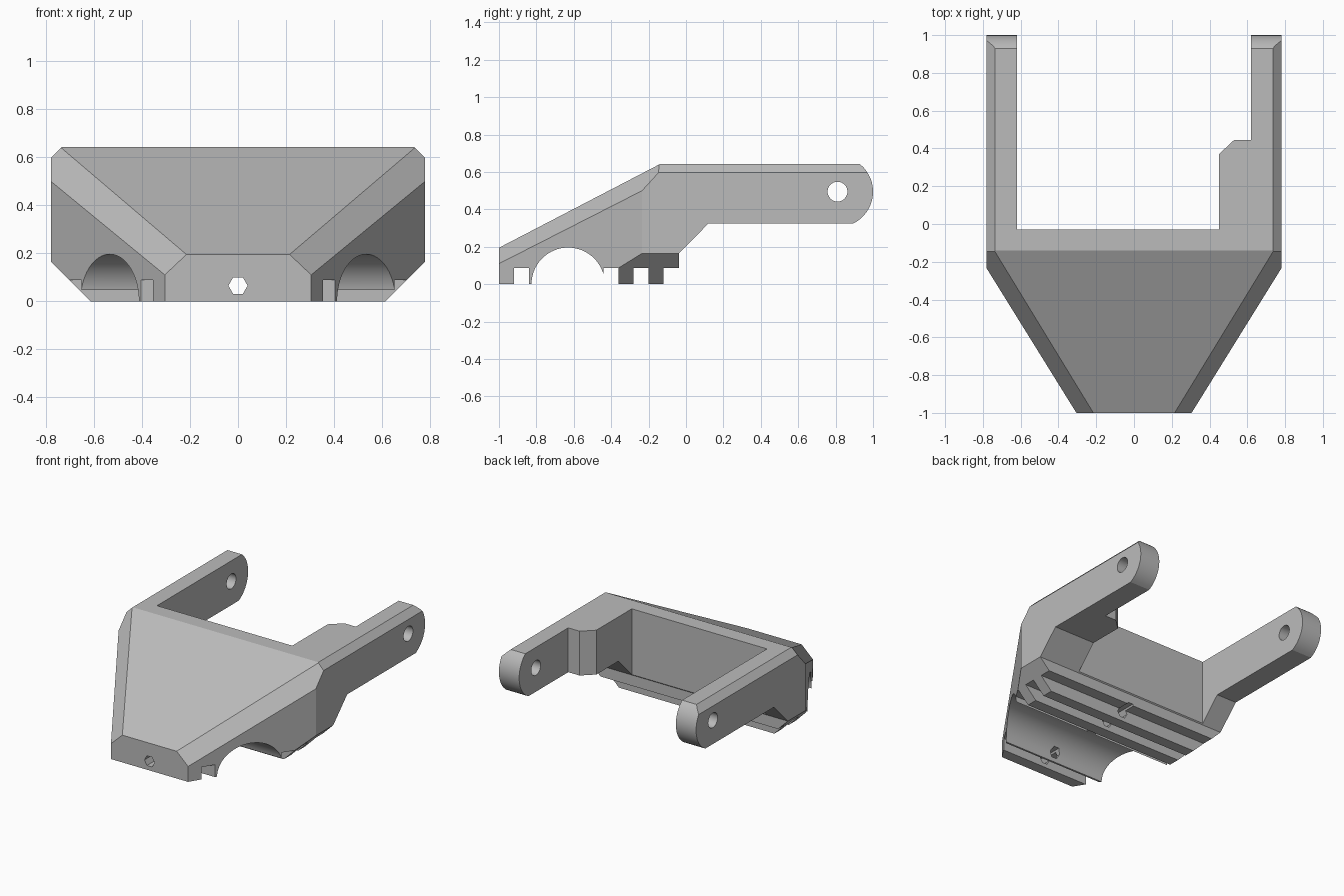
import bpy
import bmesh
import math
from mathutils import Vector, Matrix

old = bpy.data.objects.get("Cube")
if old:
    bpy.data.objects.remove(old, do_unlink=True)

# Single grey plastic colour
grey = bpy.data.materials.new("plain grey")
grey.use_nodes = True
colour = (0.5, 0.5, 0.5, 1)
grey.diffuse_color = colour
grey.node_tree.nodes["Principled BSDF"].inputs["Base Color"].default_value = colour


def make_object(name, bm):
    bmesh.ops.recalc_face_normals(bm, faces=bm.faces[:])
    mesh = bpy.data.meshes.new(name)
    bm.to_mesh(mesh)
    bm.free()
    mesh.materials.append(grey)
    obj = bpy.data.objects.new(name, mesh)
    bpy.context.collection.objects.link(obj)
    return obj


def prism(outline, start, offset):
    """Extrude a closed outline; start maps a 2D point into space."""
    bm = bmesh.new()
    face = bm.faces.new([bm.verts.new(start(*p)) for p in outline])
    moved = bmesh.ops.extrude_face_region(bm, geom=[face], use_keep_orig=True)
    verts = [v for v in moved["geom"] if isinstance(v, bmesh.types.BMVert)]
    bmesh.ops.translate(bm, verts=verts, vec=offset)
    return bm


def trim(bm, point, normal):
    """Slice away everything beyond a plane and cap the cut."""
    geom = bm.verts[:] + bm.edges[:] + bm.faces[:]
    bmesh.ops.bisect_plane(bm, geom=geom, plane_co=point, plane_no=normal,
                           clear_outer=True)
    rim = [e for e in bm.edges if e.is_boundary]
    if rim:
        bmesh.ops.holes_fill(bm, edges=rim, sides=0)


def circle_bar(name, radius, sides, centre, axis, length):
    bm = bmesh.new()
    turn = Matrix.Rotation(math.pi / 2, 4, axis)
    bmesh.ops.create_cone(bm, cap_ends=True, segments=sides, radius1=radius,
                          radius2=radius, depth=length,
                          matrix=Matrix.Translation(centre) @ turn)
    return make_object(name, bm)


# Side profile with rounded arm ends
pivot_y, pivot_z, end_radius = 0.81, 0.495, 0.19
top, arm_bottom = 0.642, 0.325
a0 = math.asin((top - pivot_z) / end_radius)
a1 = math.asin((arm_bottom - pivot_z) / end_radius)
arc = [a0 + (a1 - a0) * i / 16 for i in range(17)]
profile = [(-1, 0), (-1, 0.195), (-0.14, top)]
profile += [(pivot_y + end_radius * math.cos(a), pivot_z + end_radius * math.sin(a))
            for a in arc]
profile += [(0.12, arm_bottom), (-0.037, 0.165), (-0.037, 0)]
half = 0.78
bm = prism(profile, lambda y, z: (-half, y, z), (2 * half, 0, 0))

# Tapered nose sides and chamfers, mirrored on both sides
nose_low = Vector((0.305, -1, 0.11))
side_corner = Vector((half, -0.235, 0.5))
nose_high = Vector((0.215, -1, 0.195))
along = side_corner - nose_low
cuts = [
    (nose_low, Vector((along.y, -along.x, 0))),
    (nose_low, along.cross(nose_high - nose_low)),
    (Vector((0.735, 0, top)), Vector((1, 0, 1))),
    (Vector((0.615, 0, 0)), Vector((1, 0, -1))),
]
for side in (1, -1):
    flip = Vector((side, 1, 1))
    for point, normal in cuts:
        trim(bm, point * flip, (normal * flip).normalized())
body = make_object("bracket_body", bm)

# Opening between the arms, with the stepped block on one side
opening = [(-0.62, -0.03), (0.45, -0.03), (0.45, 0.37), (0.53, 0.445),
           (0.62, 0.445), (0.62, 1.2), (-0.62, 1.2)]
cutters = [make_object("arm_opening_cutter",
                       prism(opening, lambda x, y: (x, y, -0.1), (0, 0, 1)))]

# Cross grooves under the body
for y0, y1 in [(-0.92, -0.84), (-0.44, -0.36), (-0.28, -0.2), (-0.12, 0.02)]:
    slot = [(y0, -0.1), (y1, -0.1), (y1, 0.088), (y0, 0.088)]
    cutters.append(make_object("groove_cutter",
                               prism(slot, lambda y, z: (-1, y, z), (2, 0, 0))))

# Round channel, arm pivot holes and long hexagonal bolt hole
cutters.append(circle_bar("channel_cutter", 0.196, 64, (0, -0.63, 0), "Y", 2))
cutters.append(circle_bar("pivot_hole_cutter", 0.053, 32, (0, pivot_y, pivot_z), "Y", 2))
cutters.append(circle_bar("bolt_hole_cutter", 0.04, 6, (0, -0.5, 0.065), "X", 1.4))
bolt = cutters[-1]
points = [v.co.x for v in bolt.data.vertices]
if max(points) < 0.038:
    bolt.data.transform(Matrix.Translation((0, 0, 0.065))
                        @ Matrix.Rotation(math.pi / 6, 4, "Y")
                        @ Matrix.Translation((0, 0, -0.065)))

bpy.ops.object.select_all(action="DESELECT")
bpy.context.view_layer.objects.active = body
body.select_set(True)
for cutter in cutters:
    cutter.hide_render = True
    mod = body.modifiers.new("cut", "BOOLEAN")
    mod.operation = "DIFFERENCE"
    mod.solver = "EXACT"
    mod.object = cutter
    bpy.ops.object.modifier_apply(modifier=mod.name)
for cutter in cutters:
    bpy.data.objects.remove(cutter, do_unlink=True)

bpy.ops.object.shade_smooth_by_angle(angle=math.radians(25))
